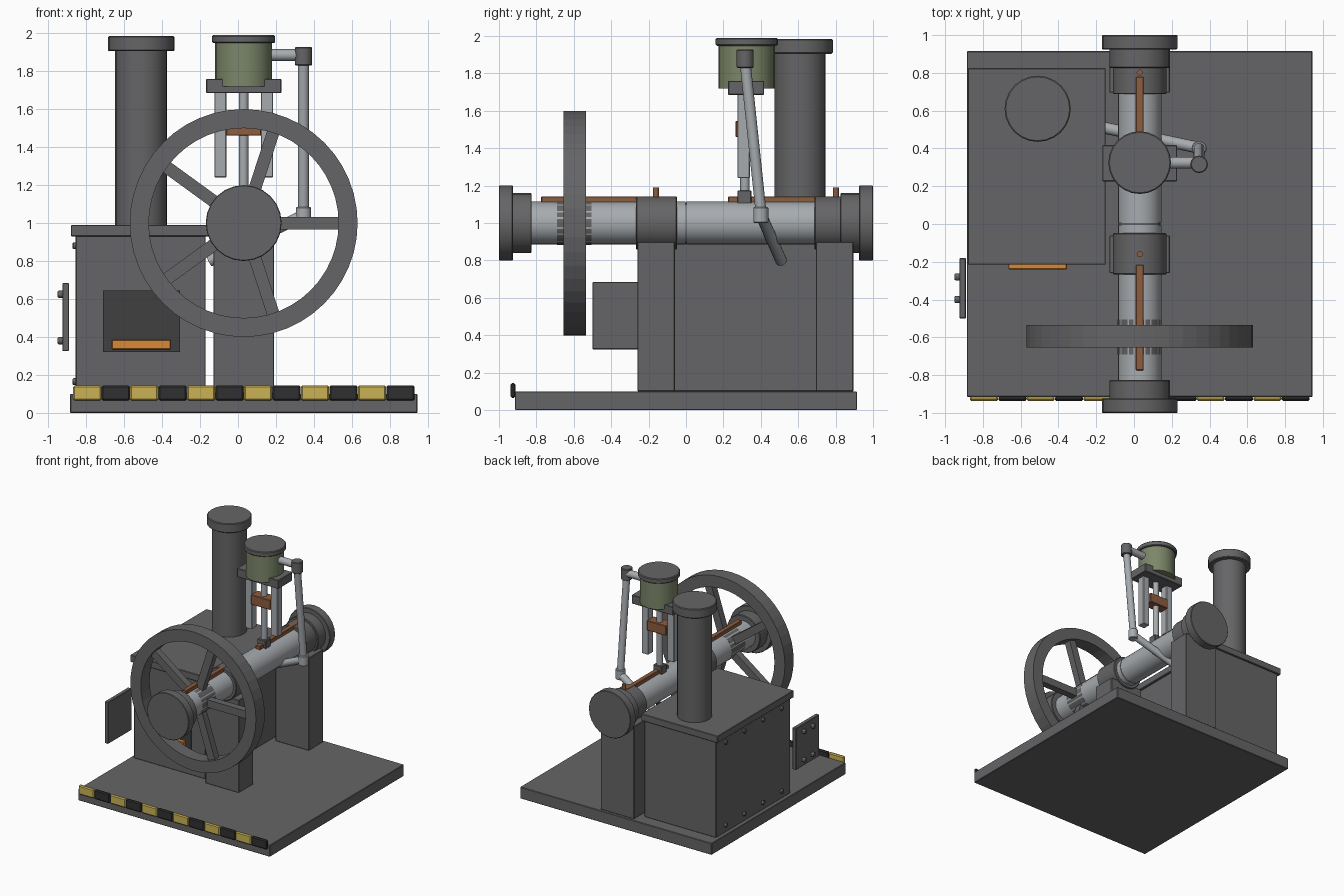
import bpy, bmesh, math
from mathutils import Vector, Matrix

if "Cube" in bpy.data.objects:
    bpy.data.objects.remove(bpy.data.objects["Cube"])


def material(name, rgb):
    m = bpy.data.materials.new(name)
    m.use_nodes = True
    m.diffuse_color = (*rgb, 1)
    m.node_tree.nodes["Principled BSDF"].inputs["Base Color"].default_value = (*rgb, 1)
    return m


IRON = material("dark iron", (0.13, 0.13, 0.135))
STEEL = material("light steel", (0.39, 0.41, 0.43))
GREEN = material("green enamel", (0.2, 0.24, 0.14))
COPPER = material("copper", (0.27, 0.11, 0.05))
EMBER = material("ember orange", (0.7, 0.25, 0.04))
SOOT = material("soot black", (0.05, 0.05, 0.05))
YELLOW = material("warning yellow", (0.6, 0.45, 0.09))
BLACK = material("warning black", (0.03, 0.03, 0.03))
CX = 0.03          # the engine centre line
AXLE = 1.0         # height of the shaft


def finish(name, bm, mat, smooth=False, bevel=0):
    bmesh.ops.recalc_face_normals(bm, faces=bm.faces)
    mesh = bpy.data.meshes.new(name)
    bm.to_mesh(mesh)
    bm.free()
    mesh.materials.append(mat)
    ob = bpy.data.objects.new(name, mesh)
    bpy.context.collection.objects.link(ob)
    if smooth:
        bpy.ops.object.select_all(action="DESELECT")
        ob.select_set(True)
        bpy.context.view_layer.objects.active = ob
        bpy.ops.object.shade_smooth_by_angle(angle=math.radians(35))
    if bevel:
        mod = ob.modifiers.new("edge", "BEVEL")
        mod.width, mod.segments = bevel, 1
    return ob


def box(name, x, y, z, mat, bevel=0.004):
    """Box from (low, high) pairs on each axis."""
    bm = bmesh.new()
    bmesh.ops.create_cube(bm, size=1)
    for v in bm.verts:
        v.co = [lo + (c + 0.5) * (hi - lo) for c, (lo, hi) in zip(v.co, (x, y, z))]
    return finish(name, bm, mat, bevel=bevel)


def rod(name, start, end, radius, mat, sides=24, bevel=0):
    """Solid cylinder between two points."""
    a, b = Vector(start), Vector(end)
    bm = bmesh.new()
    turn = (b - a).to_track_quat("Z", "Y").to_matrix().to_4x4()
    bmesh.ops.create_cone(bm, cap_ends=True, segments=sides, radius1=radius, radius2=radius,
                          depth=(b - a).length, matrix=Matrix.Translation((a + b) / 2) @ turn)
    return finish(name, bm, mat, smooth=True, bevel=bevel)


def along_y(name, y0, y1, radius, mat, sides=24, bevel=0):
    return rod(name, (CX, y0, AXLE), (CX, y1, AXLE), radius, mat, sides, bevel)


def upright(name, x, y, z0, z1, radius, mat, sides=24, bevel=0):
    return rod(name, (x, y, z0), (x, y, z1), radius, mat, sides, bevel)


# Base plate with warning strip
box("base_plate", (-0.885, 0.945), (-0.915, 0.915), (0, 0.1), IRON)
for i in range(12):
    x = -0.868 + i * 0.15
    box(f"warning_block_{i + 1}", (x, x + 0.148), (-0.938, -0.912), (0.065, 0.145),
        BLACK if i % 2 else YELLOW, 0.008)

# Firebox, lid, opening and glowing coals
box("firebox", (-0.855, -0.17), (-0.2, 0.81), (0.1, 0.935), IRON)
box("firebox_lid", (-0.88, -0.15), (-0.215, 0.825), (0.93, 0.99), IRON)
box("firebox_opening", (-0.71, -0.305), (-0.209, -0.2), (0.32, 0.645), SOOT, 0)
box("glowing_coals", (-0.665, -0.355), (-0.24, -0.205), (0.335, 0.385), EMBER)

# Open door and rivets
box("firebox_door", (-0.925, -0.89), (-0.5, -0.18), (0.325, 0.685), IRON)
for z in (0.38, 0.625):
    for y in (-0.4, -0.28):
        rod("door_rivet", (-0.95, y, z), (-0.92, y, z), 0.02, IRON, 12, 0.005)
for z in (0.165, 0.88):
    for i in range(4):
        y = -0.08 + i * 0.255
        rod("firebox_rivet", (-0.872, y, z), (-0.85, y, z), 0.018, IRON, 12, 0.005)

# Chimney
upright("chimney", -0.51, 0.61, 0.98, 1.92, 0.137, IRON)
upright("chimney_cap", -0.51, 0.61, 1.905, 1.985, 0.175, IRON, bevel=0.006)

# Bearing pillars
for side, y0 in (("front", -0.26), ("back", 0.695)):
    box(f"{side}_pillar", (CX - 0.16, CX + 0.16), (y0, y0 + 0.2), (0.1, 0.9), IRON)
    along_y(f"{side}_bearing", y0 - 0.008, y0 + 0.212, 0.142, IRON, bevel=0.005)

# Shaft in two halves, with end flanges
along_y("front_shaft", -0.9, -0.004, 0.115, STEEL)
along_y("back_shaft", 0.004, 0.9, 0.115, STEEL)
along_y("shaft_joint", -0.02, 0.02, 0.111, IRON)
for side, s in (("front", -1), ("back", 1)):
    along_y(f"{side}_collar", s * 0.825, s * 0.93, 0.16, IRON, bevel=0.005)
    along_y(f"{side}_flange", s * 0.925, s * 1.0, 0.2, IRON, bevel=0.004)

# Flywheel rim, made by turning a rectangular section
bm = bmesh.new()
section = [bm.verts.new((CX + r, y, AXLE))
           for r, y in ((0.5, -0.655), (0.6, -0.655), (0.6, -0.535), (0.5, -0.535))]
ring = bm.faces.new(section)
bmesh.ops.spin(bm, geom=[ring, *ring.edges, *section], cent=(CX, 0, AXLE), axis=(0, 1, 0),
               angle=math.tau, steps=48, use_merge=True)
bmesh.ops.delete(bm, geom=[f for f in bm.faces if abs(f.normal.z) > 0.99 and
                           f.calc_area() > 0.0119 and len(set(round(v.co.z, 4) for v in f.verts)) == 1],
                 context="FACES_ONLY")
bmesh.ops.remove_doubles(bm, verts=bm.verts, dist=0.0005)
finish("flywheel_rim", bm, IRON, smooth=True)
along_y("flywheel_hub", -0.69, -0.505, 0.1165, IRON, 16)

# Five spokes
for i in range(5):
    spoke = box(f"flywheel_spoke_{i + 1}", (0.09, 0.51), (-0.03, 0.03), (-0.033, 0.033), IRON, 0)
    spoke.matrix_world = (Matrix.Translation((CX, -0.595, AXLE))
                          @ Matrix.Rotation(-math.tau * i / 5, 4, "Y"))

# Copper oil lines and oil nipples
for side, y0, y1, pin in (("front", -0.775, -0.215, -0.16), ("back", 0.225, 0.78, 0.802)):
    box(f"{side}_oil_line", (CX - 0.021, CX + 0.021), (y0, y1), (1.1, 1.143), COPPER)
    upright(f"{side}_oil_nipple", CX, pin, 1.12, 1.19, 0.016, COPPER, 12)

# Steam cylinder and its yoke
CY = 0.325
upright("steam_cylinder", CX, CY, 1.72, 1.955, 0.15, GREEN)
upright("cylinder_cap", CX, CY, 1.948, 1.99, 0.166, IRON, bevel=0.006)
box("cylinder_yoke", (CX - 0.198, CX + 0.198), (0.225, 0.418), (1.685, 1.76), IRON)

# Guide bars, piston rod and crosshead
for side, s in (("right", -1), ("left", 1)):
    x = CX + s * 0.123
    box(f"{side}_guide_bar", (x - 0.032, x + 0.032), (0.275, 0.342), (1.24, 1.69), STEEL)
upright("piston_rod", CX, 0.315, 1.15, 1.7, 0.025, STEEL, 16)
box("crosshead", (CX - 0.092, CX + 0.092), (0.265, 0.36), (1.46, 1.545), COPPER)
box("piston_clevis", (CX - 0.04, CX + 0.04), (0.275, 0.35), (1.09, 1.175), IRON)

# Steam pipe linkage beside the cylinder
LX = 0.345
rod("upper_arm", (CX + 0.1, CY, 1.885), (LX, CY, 1.885), 0.031, STEEL, 16)
upright("upper_joint", LX, 0.316, 1.83, 1.928, 0.046, IRON, 16, 0.005)
rod("side_rod", (LX, 0.316, 1.86), (LX, 0.403, 1.04), 0.029, STEEL, 16)
upright("lower_joint", LX, 0.4, 1.0, 1.085, 0.04, STEEL, 16, 0.005)
rod("lower_arm", (LX, 0.403, 1.04), (-0.15, 0.508, 0.8), 0.031, STEEL, 16)
